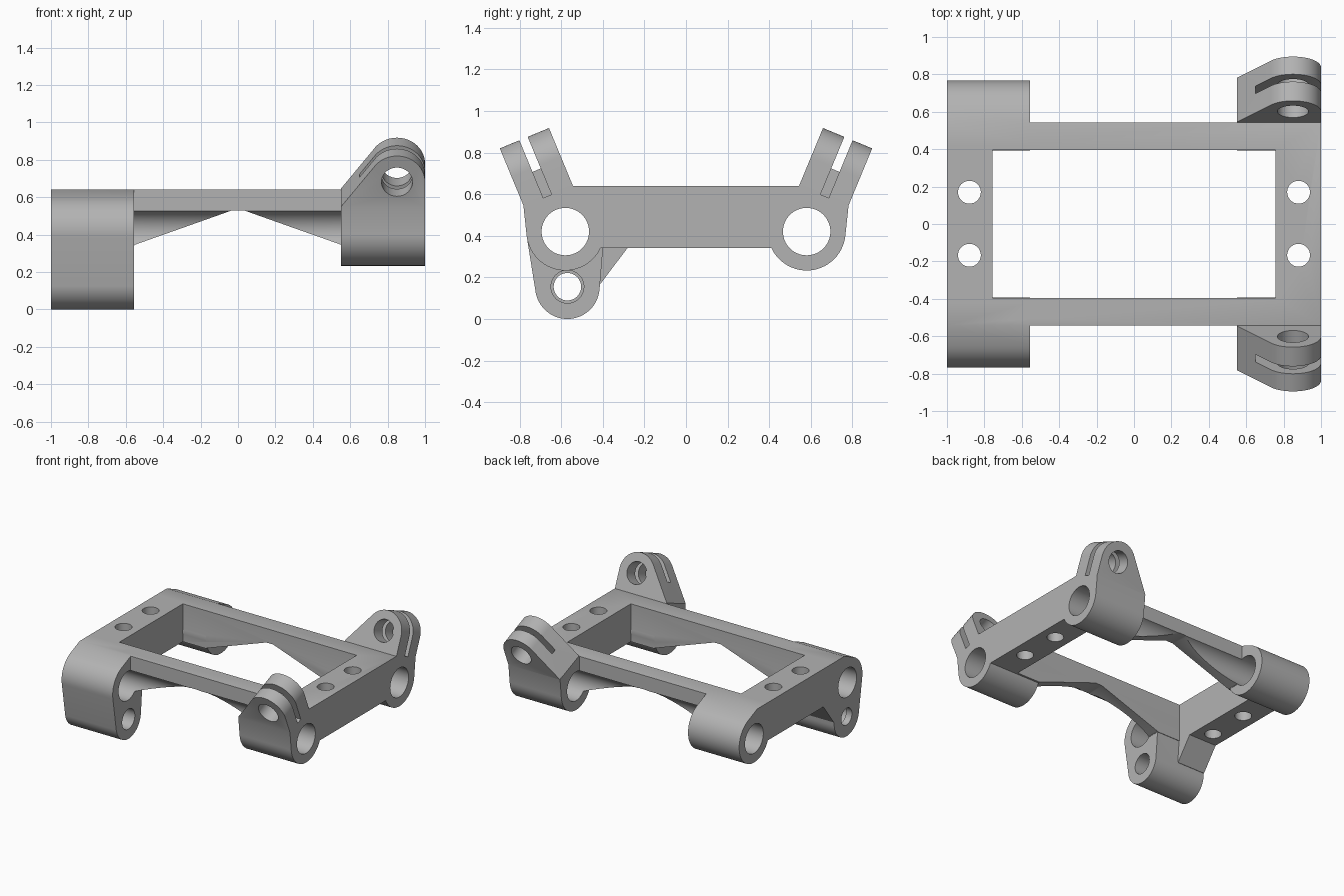
import bpy, bmesh, math
from mathutils import Vector
from mathutils.geometry import convex_hull_2d

cube = bpy.data.objects.get("Cube")
if cube:
    bpy.data.objects.remove(cube, do_unlink=True)

grey = bpy.data.materials.new("plain grey")
grey.use_nodes = True
colour = (0.45, 0.45, 0.45, 1)
grey.diffuse_color = colour
grey.node_tree.nodes["Principled BSDF"].inputs["Base Color"].default_value = colour

ROD_Y, ROD_Z = 0.58, 0.42
TILT = math.radians(22.5)


# Axis mappings from (profile a, profile b, depth) to model space
def along_x(a, b, d):
    return Vector((d, a, b))


def along_y(a, b, d):
    return Vector((a, d, b))


def along_z(a, b, d):
    return Vector((a, b, d))


def tilted(side):
    s, c = math.sin(TILT), math.cos(TILT)
    return lambda x, u, n: Vector((x, side * (ROD_Y + u * s + n * c), ROD_Z + u * c - n * s))


def circle(cx, cy, r, n=64):
    return [(cx + r * math.cos(2 * math.pi * i / n), cy + r * math.sin(2 * math.pi * i / n))
            for i in range(n)]


def rect(x0, x1, y0, y1):
    return [(x0, y0), (x1, y0), (x1, y1), (x0, y1)]


def hull(points):
    return [points[i] for i in convex_hull_2d(points)]


def prism(name, outline, lo, hi, place):
    bm = bmesh.new()
    ends = [[bm.verts.new(place(a, b, d)) for a, b in outline] for d in (lo, hi)]
    for ring in ends:
        bm.faces.new(ring)
    n = len(outline)
    for i in range(n):
        j = (i + 1) % n
        bm.faces.new((ends[0][i], ends[0][j], ends[1][j], ends[1][i]))
    bmesh.ops.recalc_face_normals(bm, faces=bm.faces)
    mesh = bpy.data.meshes.new(name)
    bm.to_mesh(mesh)
    bm.free()
    mesh.materials.append(grey)
    obj = bpy.data.objects.new(name, mesh)
    bpy.context.scene.collection.objects.link(obj)
    return obj


def combine(target, tool, operation):
    bpy.context.view_layer.objects.active = target
    mod = target.modifiers.new("combine", "BOOLEAN")
    mod.operation, mod.solver, mod.object = operation, "EXACT", tool
    bpy.ops.object.modifier_apply(modifier=mod.name)
    bpy.data.objects.remove(tool, do_unlink=True)


def add(target, *args):
    combine(target, prism(*args), "UNION")


def cut(target, *args):
    combine(target, prism(*args), "DIFFERENCE")


# Rectangular frame with an open middle and arched long rails
frame = prism("bracket_frame", rect(-1, 1, -0.542, 0.542), 0.342, 0.64, along_z)
cut(frame, "opening", rect(-0.757, 0.757, -0.395, 0.395), 0, 1, along_z)
arch = [(-0.553, 0.2), (-0.553, 0.345), (-0.03, 0.53), (0.03, 0.53), (0.553, 0.345), (0.553, 0.2)]
cut(frame, "rail_arch", arch, -1, 1, along_y)

# Rod bosses at the four corners
for side in (-1, 1):
    ring = circle(side * ROD_Y, ROD_Z, 0.187)
    plain = ring + [(side * 0.542, 0.64), (side * 0.42, 0.64), (side * 0.42, 0.45)]
    if side < 0:
        plain += circle(-0.57, 0.155, 0.155)
    add(frame, "rod_boss", hull(plain), -1, -0.555, along_x)
    root = ring + [(side * 0.542, 0.64), (side * 0.782, 0.55)]
    add(frame, "clamp_root", hull(root), 0.55, 1, along_x)

# Gusset behind the deep boss
add(frame, "gusset", [(-0.45, 0.17), (-0.41, 0.17), (-0.28, 0.343), (-0.28, 0.36), (-0.45, 0.36)],
    -1, -0.757, along_x)

# Tilted clamp ears, each split by a slot and crossed by a bolt hole
for side in (-1, 1):
    place = tilted(side)
    ear = hull(circle(0.85, 0.34, 0.15) + [(0.55, 0.03), (0.55, 0.195), (1, 0.03)])
    add(frame, "clamp_ear", ear, -0.118, 0.138, place)
    cut(frame, "clamp_slot", rect(0.65, 1.1, 0.19, 0.6), -0.007, 0.036, place)
    cut(frame, "bolt_hole", circle(0.85, 0.34, 0.083, 48), -0.3, 0.3, place)

# Rod bores, running the full length and grooving the rails
for side in (-1, 1):
    cut(frame, "rod_bore", circle(side * ROD_Y, ROD_Z, 0.114), -1.1, 1.1, along_x)

# Stepped lower hole
cut(frame, "lower_hole", circle(-0.57, 0.155, 0.066, 48), -1.1, -0.5, along_x)
cut(frame, "lower_counterbore", circle(-0.57, 0.155, 0.079, 48), -0.95, -0.5, along_x)

# Vertical mounting holes in the short rails
for x in (-0.88, 0.88):
    for y in (-0.167, 0.17):
        cut(frame, "mounting_hole", circle(x, y, 0.061, 48), 0.2, 0.8, along_z)

# Smooth round surfaces, crisp edges
bpy.ops.object.select_all(action="DESELECT")
frame.select_set(True)
bpy.context.view_layer.objects.active = frame
bpy.ops.object.shade_smooth_by_angle(angle=math.radians(25))
